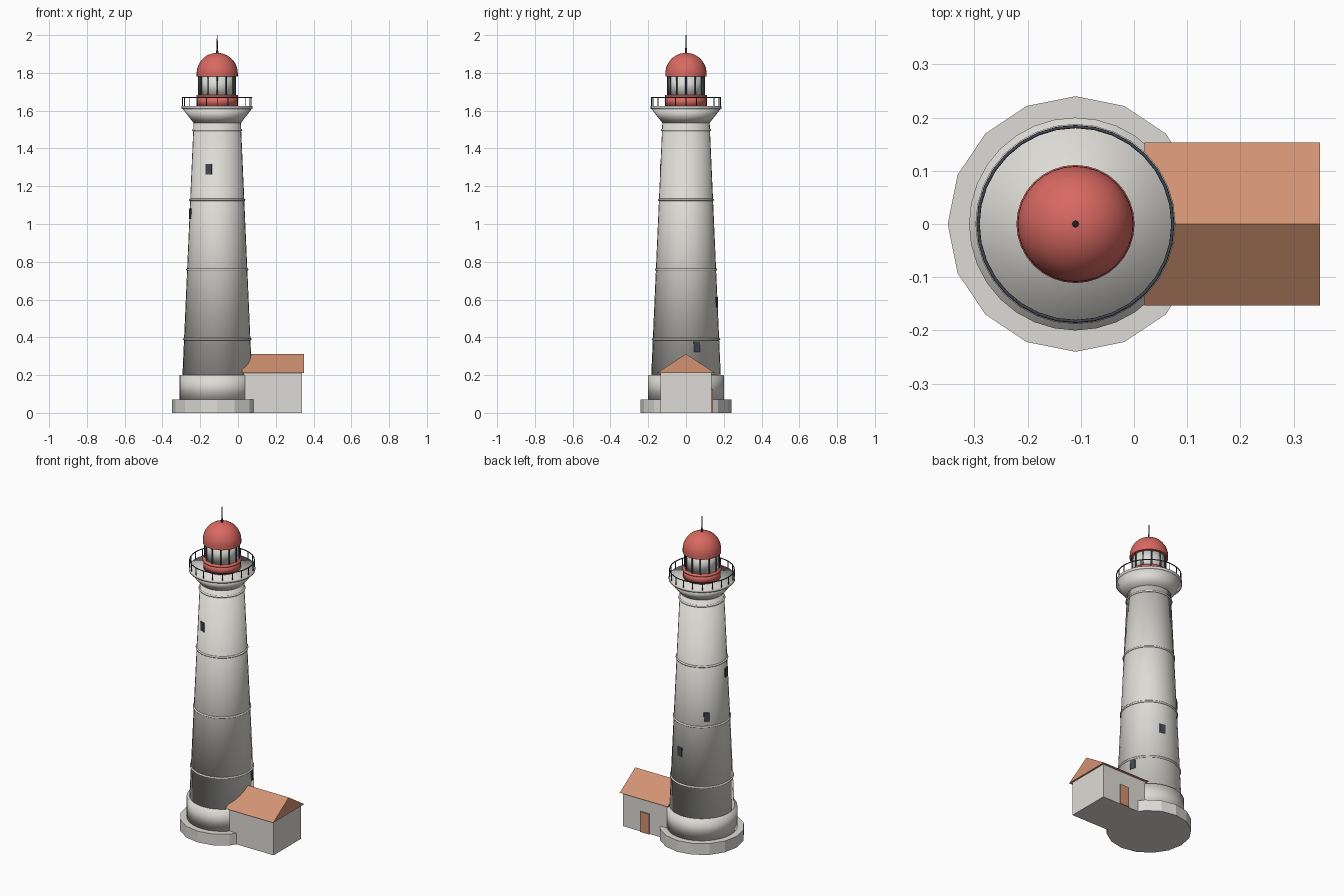
import bpy
import bmesh
from math import sin, cos, pi, radians
from mathutils import Matrix, Vector

cube = bpy.data.objects.get("Cube")
if cube:
    bpy.data.objects.remove(cube, do_unlink=True)

CX = -0.11      # tower axis
SEG = 32


def material(name, rgb):
    m = bpy.data.materials.new(name)
    m.use_nodes = True
    m.diffuse_color = (*rgb, 1)
    m.node_tree.nodes["Principled BSDF"].inputs["Base Color"].default_value = (*rgb, 1)
    return m


WHITE = material("whitewash", (0.72, 0.71, 0.67))
RED = material("red paint", (0.69, 0.14, 0.12))
TILE = material("terracotta", (0.64, 0.29, 0.17))
DARK = material("dark iron", (0.05, 0.06, 0.08))


def finish(bm, name, mat, smooth=False):
    bmesh.ops.recalc_face_normals(bm, faces=bm.faces[:])
    me = bpy.data.meshes.new(name)
    bm.to_mesh(me)
    bm.free()
    me.materials.append(mat)
    for p in me.polygons:
        p.use_smooth = smooth
    ob = bpy.data.objects.new(name, me)
    bpy.context.collection.objects.link(ob)
    return ob


def add_cone(bm, r1, r2, z1, z2, seg=SEG, x=CX, y=0):
    bmesh.ops.create_cone(bm, cap_ends=True, segments=seg, radius1=r1, radius2=r2,
                          depth=z2 - z1,
                          matrix=Matrix.Translation((x, y, (z1 + z2) / 2)))


def cone(name, mat, r1, r2, z1, z2, seg=SEG, smooth=True):
    bm = bmesh.new()
    add_cone(bm, r1, r2, z1, z2, seg)
    return finish(bm, name, mat, smooth)


def add_box(bm, centre, size, angle=0):
    bmesh.ops.create_cube(bm, size=1, matrix=Matrix.Translation(centre)
                          @ Matrix.Rotation(angle, 4, 'Z')
                          @ Matrix.Diagonal((*size, 1)))


def ring(name, mat, radius, z, thick):
    bpy.ops.mesh.primitive_torus_add(major_segments=SEG, minor_segments=8,
                                     major_radius=radius, minor_radius=thick,
                                     location=(CX, 0, z))
    ob = bpy.context.object
    ob.name = name
    ob.data.materials.append(mat)
    bpy.ops.object.shade_smooth()


def posts(name, count, radius, thick, z1, z2):
    bm = bmesh.new()
    for i in range(count):
        a = 2 * pi * i / count
        add_cone(bm, thick, thick, z1, z2, 6, CX + radius * cos(a), radius * sin(a))
    finish(bm, name, DARK)


# Base and tapered shaft
R0, R1, Z0, Z1 = 0.184, 0.125, 0.20, 1.54


def shaft_radius(z):
    return R0 + (R1 - R0) * (z - Z0) / (Z1 - Z0)


cone("foundation", WHITE, 0.24, 0.24, 0, 0.07, 16, False)
cone("plinth", WHITE, 0.2, 0.2, 0.07, Z0)
cone("shaft", WHITE, R0, R1, Z0, Z1)
for i in range(4):
    z = 0.39 + 0.369 * i
    ring(f"shaft_band_{i + 1}", WHITE, shaft_radius(z), z, 0.006)

# Windows spiralling up the shaft
bm = bmesh.new()
for i in range(5):
    z, a = 0.35 + 0.235 * i, radians(19 + 58 * i)
    r = shaft_radius(z) - 0.007
    add_box(bm, (CX + r * cos(a), r * sin(a), z), (0.02, 0.034, 0.056), a)
finish(bm, "shaft_windows", DARK)

# Gallery
cone("gallery_corbel", WHITE, R1, 0.184, 1.535, 1.61)
cone("gallery_deck", WHITE, 0.188, 0.188, 1.61, 1.625)
ring("gallery_rail", DARK, 0.183, 1.67, 0.003)
posts("gallery_posts", 20, 0.183, 0.0025, 1.625, 1.67)

# Lantern room
cone("lantern_base", RED, 0.106, 0.106, 1.625, 1.672)
cone("lantern_sill", RED, 0.111, 0.111, 1.672, 1.682)
cone("lantern_glazing", WHITE, 0.093, 0.093, 1.68, 1.785)
posts("lantern_mullions", 12, 0.097, 0.004, 1.68, 1.785)

# Dome: short drum flowing into a hemisphere, spun about the axis
bm = bmesh.new()
R, steps = 0.109, 12
profile = [(0, 1.78), (R, 1.78)]
profile += [(R * cos(pi / 2 * i / steps), 1.797 + R * sin(pi / 2 * i / steps))
            for i in range(steps + 1)]
verts = [bm.verts.new((CX + r, 0, z)) for r, z in profile]
edges = [bm.edges.new(pair) for pair in zip(verts, verts[1:])]
bmesh.ops.spin(bm, geom=verts + edges, cent=(CX, 0, 0), axis=(0, 0, 1),
               angle=2 * pi, steps=SEG)
bmesh.ops.remove_doubles(bm, verts=bm.verts[:], dist=0.0005)
dome = finish(bm, "dome", RED, True)
bpy.ops.object.select_all(action='DESELECT')
dome.select_set(True)
bpy.context.view_layer.objects.active = dome
bpy.ops.object.shade_smooth_by_angle(angle=radians(40))

cone("finial_foot", DARK, 0.007, 0.004, 1.9, 1.93, 8)
cone("finial_rod", DARK, 0.004, 0.002, 1.93, 2.0, 8)

# Keeper's house
bm = bmesh.new()
add_box(bm, (0.185, 0, 0.108), (0.31, 0.27, 0.216))
finish(bm, "house_walls", WHITE)

bm = bmesh.new()
end = [bm.verts.new((0.02, y, z)) for y, z in ((-0.153, 0.212), (0.153, 0.212), (0, 0.312))]
gable = bm.faces.new(end)
out = bmesh.ops.extrude_face_region(bm, geom=[gable], use_keep_orig=True)
bmesh.ops.translate(bm, vec=Vector((0.33, 0, 0)),
                    verts=[v for v in out["geom"] if isinstance(v, bmesh.types.BMVert)])
finish(bm, "house_roof", TILE)

bm = bmesh.new()
add_box(bm, (0.187, 0.138, 0.063), (0.062, 0.009, 0.126))
finish(bm, "house_door", TILE)
